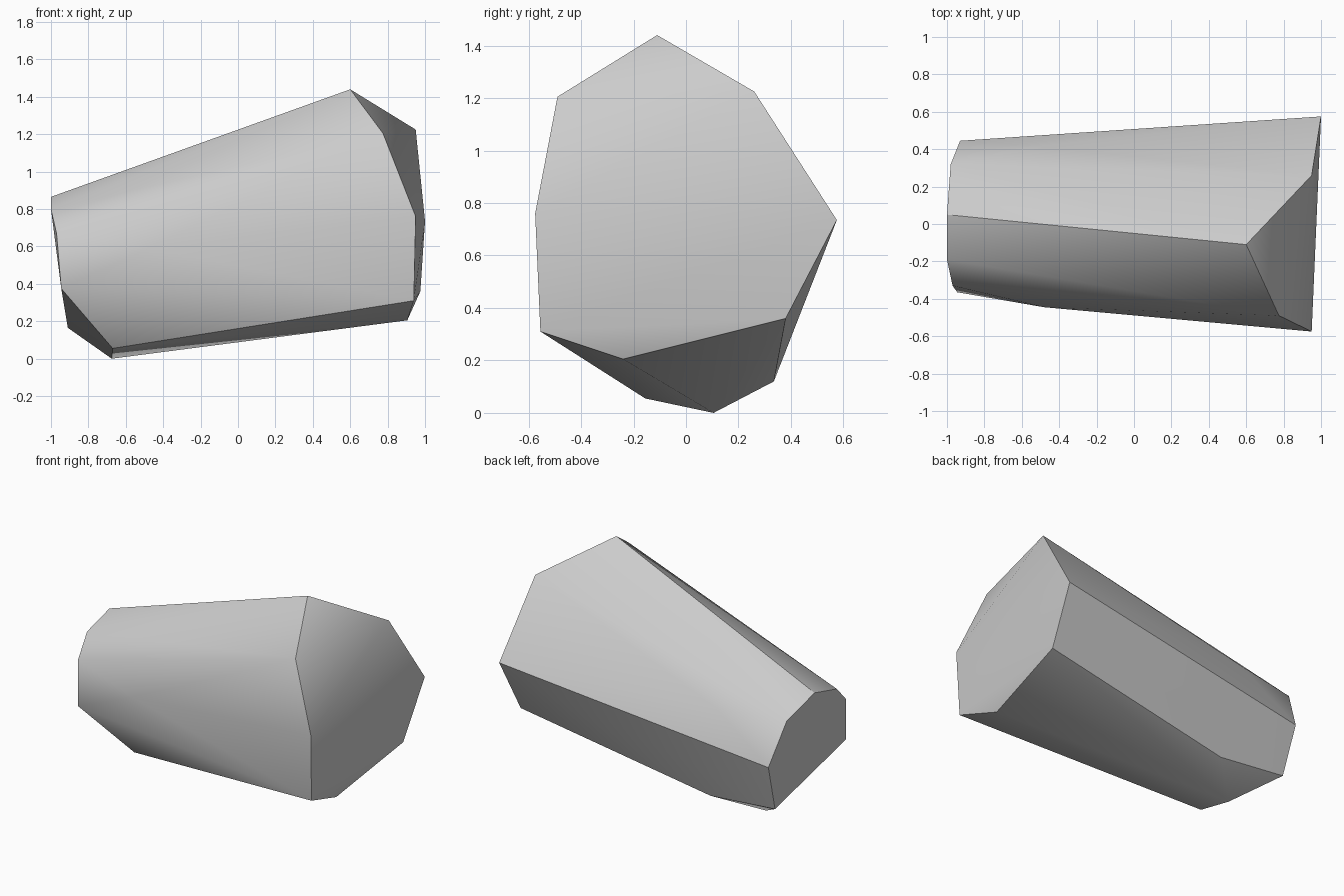
import bpy
import bmesh
import math

# Remove the default object
default_cube = bpy.data.objects.get("Cube")
if default_cube:
    bpy.data.objects.remove(default_cube, do_unlink=True)


def make_material(name, colour):
    material = bpy.data.materials.new(name)
    material.use_nodes = True
    material.diffuse_color = colour
    shader = material.node_tree.nodes["Principled BSDF"]
    shader.inputs["Base Color"].default_value = colour
    shader.inputs["Roughness"].default_value = 0.9
    return material


def make_hull(name, corners, material, sharp_angle):
    """Wrap a faceted convex skin around the corner points."""
    bm = bmesh.new()
    for corner in corners:
        bm.verts.new(corner)
    result = bmesh.ops.convex_hull(bm, input=bm.verts)
    leftover = [item for item in result["geom_interior"]
                if isinstance(item, bmesh.types.BMVert) and item.is_valid]
    bmesh.ops.delete(bm, geom=leftover, context="VERTS")
    bmesh.ops.recalc_face_normals(bm, faces=bm.faces)
    mesh = bpy.data.meshes.new(name)
    bm.to_mesh(mesh)
    bm.free()
    mesh.materials.append(material)
    stone = bpy.data.objects.new(name, mesh)
    bpy.context.collection.objects.link(stone)
    bpy.ops.object.select_all(action="DESELECT")
    stone.select_set(True)
    bpy.context.view_layer.objects.active = stone
    bpy.ops.object.shade_smooth_by_angle(angle=sharp_angle)
    return stone


# Wide end, running round from the peak
wide_end = [
    (0.6, -0.11, 1.44), (0.95, 0.26, 1.225), (1, 0.575, 0.735),
    (0.975, 0.38, 0.36), (0.905, -0.24, 0.205), (0.94, -0.555, 0.31),
    (0.95, -0.575, 0.76), (0.775, -0.49, 1.205),
]

# Narrow end, running round from the top
narrow_end = [
    (-1, 0.05, 0.865), (-1, -0.19, 0.8), (-0.97, -0.33, 0.67),
    (-0.945, -0.365, 0.375), (-0.67, -0.155, 0.055), (-0.675, 0.105, 0),
    (-0.91, 0.345, 0.165), (-0.93, 0.445, 0.49), (-0.98, 0.32, 0.77),
]

# Slight bulges along the flanks
flank_bulges = [
    (-0.48, -0.445, 0.59), (-0.42, 0.335, 0.12), (-0.52, 0.415, 0.77),
]

grey_stone = make_material("grey stone", (0.6, 0.6, 0.6, 1))
make_hull("boulder", wide_end + narrow_end + flank_bulges,
          grey_stone, math.radians(30))
